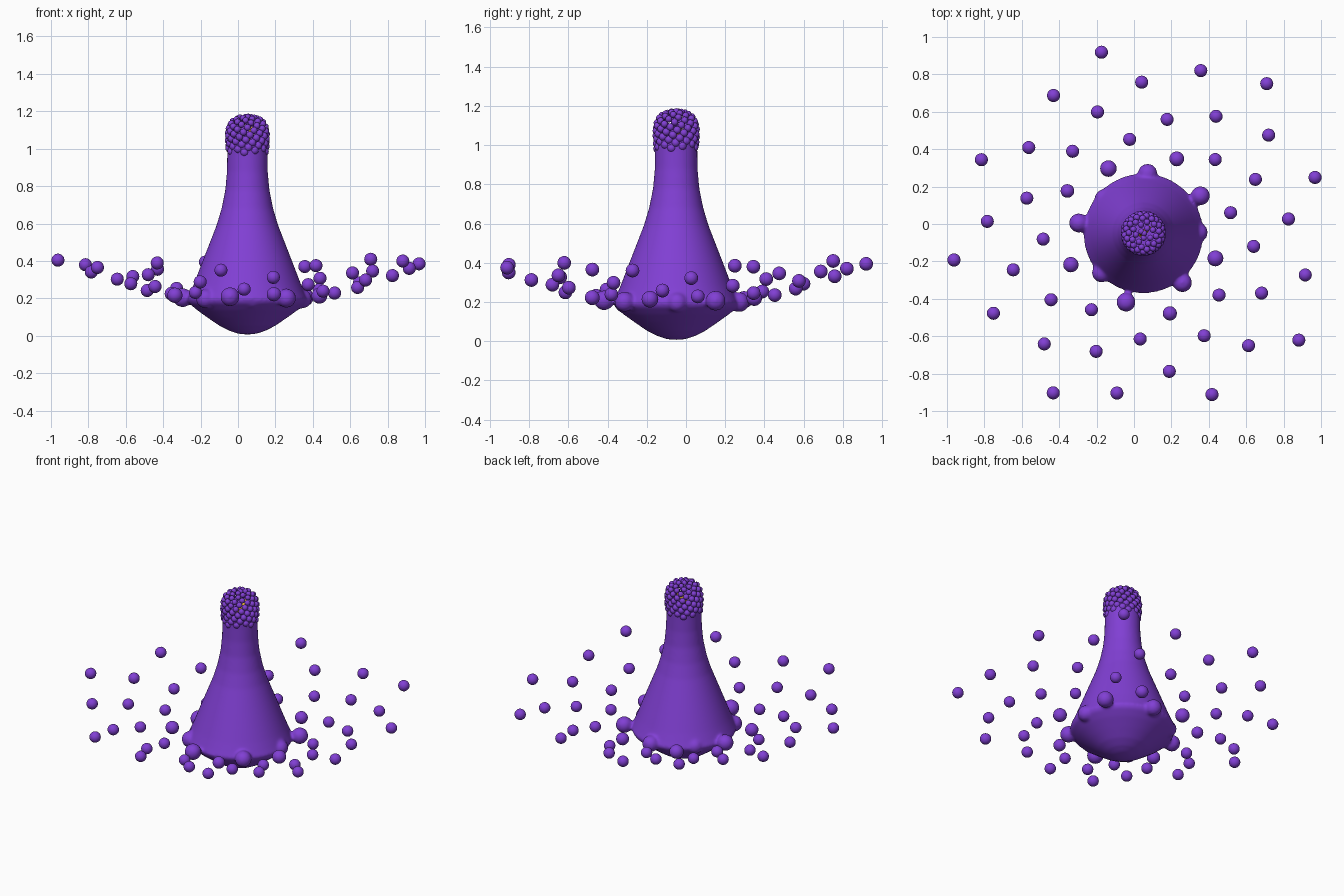
import bpy, bmesh, math
from mathutils import Matrix, Vector

if "Cube" in bpy.data.objects:
    bpy.data.objects.remove(bpy.data.objects["Cube"])

CX, CY = 0.05, -0.05
GOLDEN = math.radians(137.508)


def material(name, color):
    m = bpy.data.materials.new(name)
    m.diffuse_color = color
    m.use_nodes = True
    m.node_tree.nodes["Principled BSDF"].inputs["Base Color"].default_value = m.diffuse_color
    return m


purple = material("purple", (0.22, 0.05, 0.66, 1))
gold = material("gold", (0.75, 0.42, 0.03, 1))


def finish(name, bm, mat):
    me = bpy.data.meshes.new(name)
    for f in bm.faces:
        f.smooth = True
    bm.to_mesh(me)
    bm.free()
    ob = bpy.data.objects.new(name, me)
    bpy.context.collection.objects.link(ob)
    me.materials.append(mat)
    return ob


def ball(bm, r, angle, z, size, sub):
    p = Vector((CX + r * math.cos(angle), CY + r * math.sin(angle), z))
    bmesh.ops.create_icosphere(bm, subdivisions=sub, radius=size,
                               matrix=Matrix.Translation(p))


def lerp(points, x):
    for (a, u), (b, v) in zip(points, points[1:]):
        if x <= b:
            return u + (v - u) * max(0, x - a) / (b - a)
    return points[-1][1]


# ring pattern: golden-angle spiral running inwards from the outermost ball
HEIGHT = [(0.2, 0.19), (0.33, 0.2), (0.42, 0.216), (0.47, 0.226), (0.57, 0.25),
          (0.70, 0.295), (0.82, 0.335), (1.04, 0.41)]


def spiral(k):
    r = 1.037 - 0.0143 * k
    return r, math.radians(50.5) + GOLDEN * k, lerp(HEIGHT, r)


# loose balls around the body
bm = bmesh.new()
for k in range(46):
    r, a, z = spiral(k)
    ball(bm, r, a, z, 0.035 + 0.0015 * max(0, k - 39), 3)
finish("scattered_balls", bm, purple)

# turned body with the innermost balls melted into its rim
profile = [(0, 0.006), (0.05, 0.011), (0.10, 0.028), (0.15, 0.054), (0.21, 0.095),
           (0.27, 0.138), (0.31, 0.172), (0.322, 0.195), (0.308, 0.225),
           (0.285, 0.28), (0.262, 0.34), (0.235, 0.41), (0.20, 0.50), (0.165, 0.59),
           (0.138, 0.68), (0.118, 0.78), (0.109, 0.88), (0.108, 0.96),
           (0.108, 1.035), (0, 1.035)]
bm = bmesh.new()
vs = [bm.verts.new((CX + r, CY, z)) for r, z in profile]
es = [bm.edges.new(p) for p in zip(vs, vs[1:])]
bmesh.ops.spin(bm, geom=vs + es, cent=(CX, CY, 0), axis=(0, 0, 1),
               angle=math.tau, steps=64)
bmesh.ops.remove_doubles(bm, verts=bm.verts, dist=1e-4)
bmesh.ops.recalc_face_normals(bm, faces=bm.faces)
for k in range(46, 57):
    r, a, z = spiral(k)
    ball(bm, r, a, z, 0.052, 3)
body = finish("body", bm, purple)
rm = body.modifiers.new("merge", 'REMESH')
rm.mode = 'VOXEL'
rm.voxel_size = 0.009
rm.use_smooth_shade = True
sm = body.modifiers.new("blend", 'SMOOTH')
sm.factor = 0.5
sm.iterations = 10

# open cage of small balls on top, spread evenly over a domed profile
dome = [(0, 1.172), (0.04, 1.168), (0.07, 1.155), (0.09, 1.135), (0.101, 1.10),
        (0.102, 1.06), (0.098, 1.02), (0.095, 0.98)]
radius, height, area = [(0, 0)], [(0, 1.172)], 0
for (r0, z0), (r1, z1) in zip(dome, dome[1:]):
    area += math.pi * (r0 + r1) * math.hypot(r1 - r0, z1 - z0)
    radius.append((area, r1))
    height.append((area, z1))
bm = bmesh.new()
COUNT = 105
for i in range(COUNT):
    s = area * (i + 0.5) / COUNT
    t = i / COUNT
    ball(bm, lerp(radius, s), GOLDEN * i, lerp(height, s), 0.0165 + 0.007 * t, 2)
finish("top_cage_balls", bm, purple)

# small tilted golden core inside the cage
bm = bmesh.new()
bmesh.ops.create_cone(bm, cap_ends=True, segments=12, radius1=0.015, radius2=0.012,
                      depth=0.1, matrix=Matrix.Translation((CX + 0.01, CY + 0.01, 1.07))
                      @ Matrix.Rotation(0.6, 4, Vector((-1, 1, 0))))
core = finish("golden_core", bm, gold)
